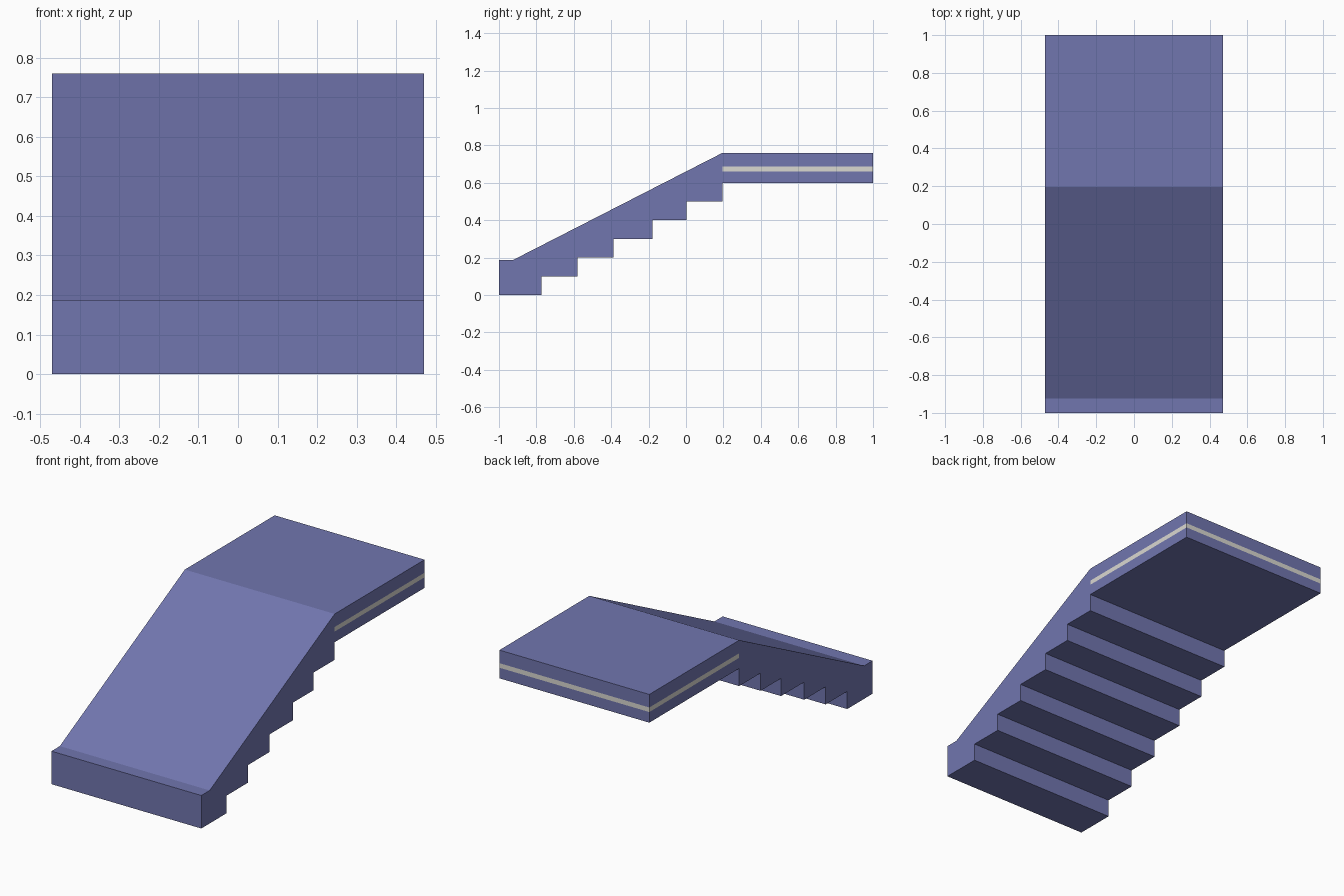
import bpy
import bmesh
from mathutils import Vector

cube = bpy.data.objects.get("Cube")
if cube:
    bpy.data.objects.remove(cube, do_unlink=True)


def make_material(name, color):
    mat = bpy.data.materials.new(name)
    mat.use_nodes = True
    mat.diffuse_color = color
    mat.node_tree.nodes["Principled BSDF"].inputs["Base Color"].default_value = color
    return mat


HALF_WIDTH = 0.47
FRONT, BACK, JOINT = -1.0, 1.0, 0.195
TOP = 0.76
LEVELS = [0.6, 0.66, 0.686, TOP]           # landing bands, the middle one is the stripe
RISERS = [-0.773, -0.58, -0.388, -0.18, 0.003, JOINT]
STEP = 0.1

# Side profile of the flight: stepped underside, joint edge, smooth ramp on top
flight = [(FRONT, 0)]
for i, y in enumerate(RISERS):
    flight += [(y, i * STEP), (y, (i + 1) * STEP)]
flight += [(JOINT, z) for z in LEVELS[1:]]
flight += [(-0.925, 0.187), (FRONT, 0.187)]

# Side profile of the landing: three stacked bands
profiles = [flight]
for low, high in zip(LEVELS, LEVELS[1:]):
    profiles.append([(JOINT, low), (BACK, low), (BACK, high), (JOINT, high)])

# Weld the profiles and extrude them across the width
bm = bmesh.new()
for profile in profiles:
    bm.faces.new([bm.verts.new((-HALF_WIDTH, y, z)) for y, z in profile])
bmesh.ops.remove_doubles(bm, verts=bm.verts[:], dist=0.0005)
result = bmesh.ops.extrude_face_region(bm, geom=bm.faces[:])
moved = [v for v in result["geom"] if isinstance(v, bmesh.types.BMVert)]
bmesh.ops.translate(bm, verts=moved, vec=Vector((2 * HALF_WIDTH, 0, 0)))
bmesh.ops.recalc_face_normals(bm, faces=bm.faces[:])

# Stripe round the three open sides of the landing
for face in bm.faces:
    center = face.calc_center_median()
    if center.y > JOINT + 0.01 and LEVELS[1] < center.z < LEVELS[2]:
        face.material_index = 1

mesh = bpy.data.meshes.new("stair_flight_with_landing")
bm.to_mesh(mesh)
bm.free()
mesh.materials.append(make_material("slate_blue", (0.165, 0.18, 0.43, 1)))
mesh.materials.append(make_material("pale_grey_stripe", (0.70, 0.69, 0.64, 1)))
stairs = bpy.data.objects.new("stair_flight_with_landing", mesh)
bpy.context.collection.objects.link(stairs)
